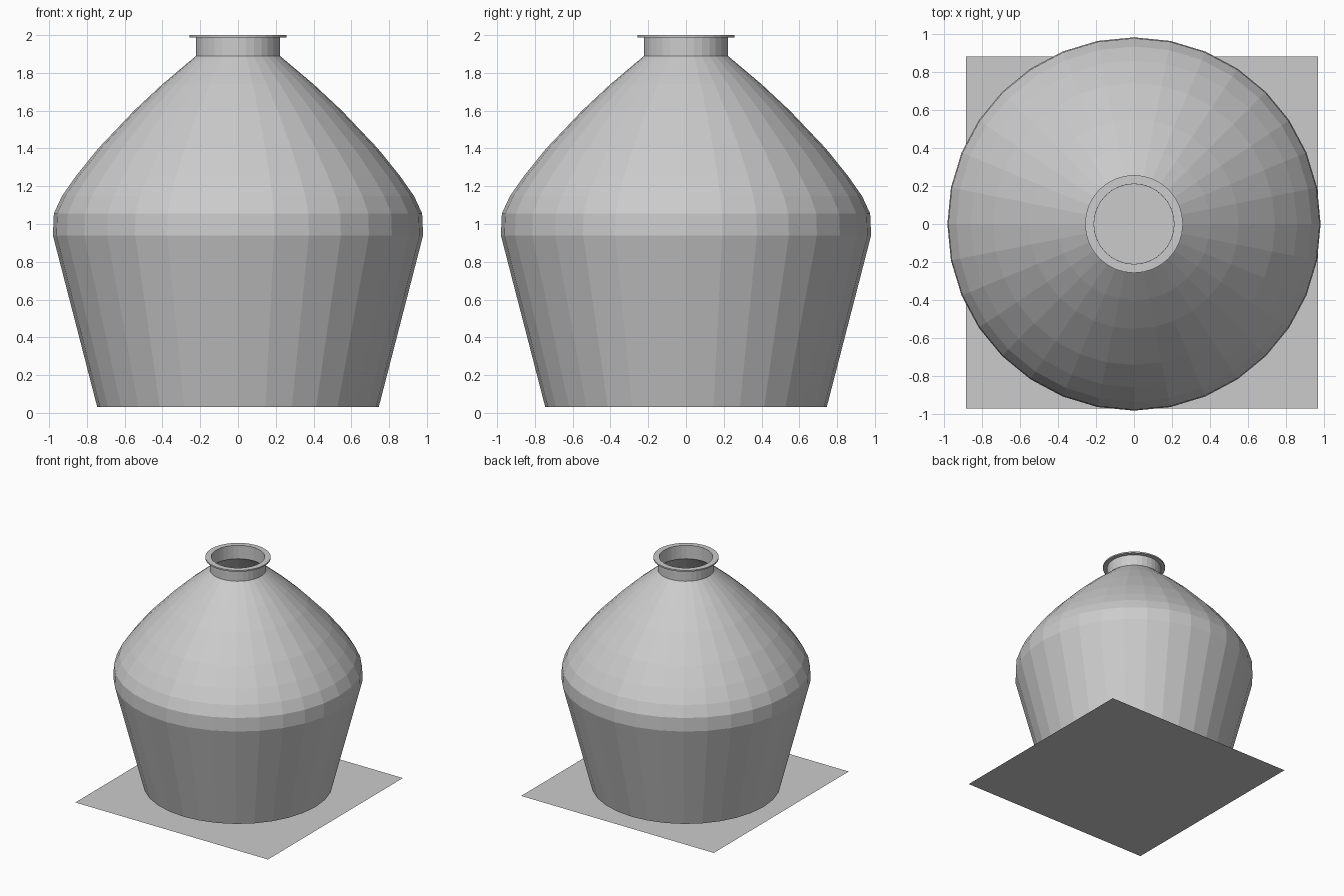
import bpy, bmesh, math
from mathutils import Vector

cube = bpy.data.objects.get("Cube")
if cube:
    bpy.data.objects.remove(cube, do_unlink=True)

SIDES = 32

# One plain grey for everything
grey = bpy.data.materials.new("plain_grey")
grey.use_nodes = True
colour = (0.6, 0.6, 0.6, 1)
grey.diffuse_color = colour
grey.node_tree.nodes["Principled BSDF"].inputs["Base Color"].default_value = colour


def add_object(name, bm):
    mesh = bpy.data.meshes.new(name)
    bm.to_mesh(mesh)
    bm.free()
    mesh.materials.append(grey)
    obj = bpy.data.objects.new(name, mesh)
    bpy.context.collection.objects.link(obj)
    return obj


def lathe(name, profile):
    """Turn a (radius, height) profile, listed bottom to top, around z."""
    bm = bmesh.new()
    rings = []
    for r, z in profile:
        angles = [2 * math.pi * i / SIDES for i in range(SIDES)]
        rings.append([bm.verts.new((r * math.cos(a), r * math.sin(a), z)) for a in angles])
    for low, high in zip(rings, rings[1:]):
        for i in range(SIDES):
            j = (i + 1) % SIDES
            bm.faces.new((low[i], low[j], high[j], high[i]))
    bm.faces.new(rings[0][::-1])
    return add_object(name, bm)


# Vase: tapered body, belly band, rounded shoulder, neck and flat lip
vase = lathe("vase", [
    (0.745, 0.03), (0.98, 0.94), (0.975, 1.055),
    (0.932, 1.148), (0.857, 1.255), (0.74, 1.4),
    (0.55, 1.6), (0.4, 1.74), (0.222, 1.89),
    (0.222, 1.988), (0.257, 1.988),
])
wall = vase.modifiers.new("wall", "SOLIDIFY")
wall.thickness = 0.012
wall.offset = -1
wall.use_even_offset = True

# Thin square ground sheet, set slightly off centre
bm = bmesh.new()
bmesh.ops.create_grid(bm, x_segments=1, y_segments=1, size=0.924)
bmesh.ops.translate(bm, verts=bm.verts, vec=Vector((0.042, -0.045, 0.003)))
add_object("base_sheet", bm)
